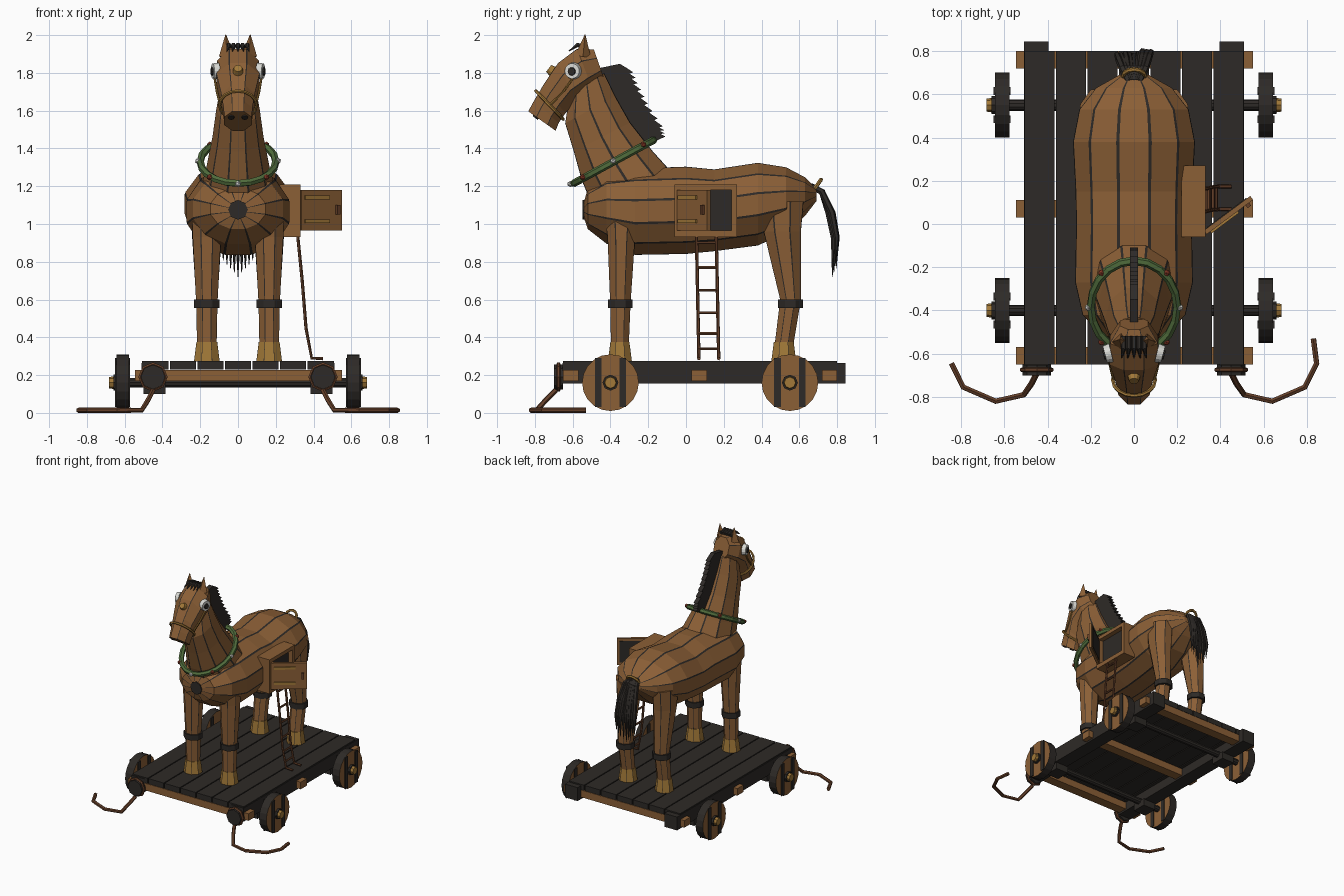
import bpy, bmesh, math, random
from math import sin, cos, pi, radians
from mathutils import Vector, Matrix

if "Cube" in bpy.data.objects:
    bpy.data.objects.remove(bpy.data.objects["Cube"])

random.seed(4)


def material(name, *rgb):
    m = bpy.data.materials.new(name)
    m.diffuse_color = (*rgb, 1)
    m.use_nodes = True
    m.node_tree.nodes["Principled BSDF"].inputs["Base Color"].default_value = m.diffuse_color
    return m


WOOD = material("wood", .26, .115, .037)
DARK = material("dark_wood", .027, .023, .02)
GOLD = material("brass", .36, .19, .04)
ROPE = material("rope", .13, .05, .022)
GREEN = material("garland", .08, .15, .045)
WHITE = material("white", .7, .7, .66)
RED = material("berry", .3, .05, .025)


def add_mesh(name, verts, faces, *mats, dark=()):
    me = bpy.data.meshes.new(name)
    me.from_pydata(verts, [], faces)
    for m in mats:
        me.materials.append(m)
    for i in dark:
        me.polygons[i].material_index = 1
    bm = bmesh.new()
    bm.from_mesh(me)
    bmesh.ops.recalc_face_normals(bm, faces=bm.faces)
    bm.to_mesh(me)
    bm.free()
    ob = bpy.data.objects.new(name, me)
    bpy.context.collection.objects.link(ob)
    return ob


def box(name, x, y, z, mat, at=None, turn=0):
    """Box from three (min, max) ranges, optionally turned about z and moved."""
    v = [Vector((a, b, c)) for a in x for b in y for c in z]
    if at:
        v = [Matrix.Rotation(turn, 3, 'Z') @ p + Vector(at) for p in v]
    f = [(0, 1, 3, 2), (4, 6, 7, 5), (0, 4, 5, 1), (2, 3, 7, 6), (0, 2, 6, 4), (1, 5, 7, 3)]
    return add_mesh(name, v, f, mat)


def cone(name, loc, r1, r2, depth, rot, mat, n=12):
    bpy.ops.mesh.primitive_cone_add(vertices=n, radius1=r1, radius2=r2, depth=depth,
                                    location=loc, rotation=rot)
    ob = bpy.context.object
    ob.name = name
    ob.data.materials.append(mat)
    return ob


def section(ring, angles, cx=0):
    """Ellipse through the points a and b in the yz plane with half width w."""
    ay, az, by, bz, w = ring
    return [Vector((cx + w * sin(t), (ay + by) / 2 + (ay - by) / 2 * cos(t),
                    (az + bz) / 2 + (az - bz) / 2 * cos(t))) for t in angles]


def planks(name, rings, n, seam=.1, cx=0, mat=WOOD):
    """Loft of n flat planks separated by narrow dark seams."""
    ang = []
    for k in range(n):
        ang += [2 * pi / n * (k - .5 + seam / 2), 2 * pi / n * (k + .5 - seam / 2)]
    m = 2 * n
    verts = [p for r in rings for p in section(r, ang, cx)]
    faces, dark = [], []
    for i in range(len(rings) - 1):
        for j in range(m):
            if j % 2:
                dark.append(len(faces))
            k = (j + 1) % m
            faces.append((i * m + j, i * m + k, (i + 1) * m + k, (i + 1) * m + j))
    faces += [tuple(range(m)), tuple(range(len(verts) - m, len(verts)))]
    return add_mesh(name, verts, faces, mat, DARK, dark=dark)


def tube(name, pts, r, mat, closed=False, taper=None, res=1):
    cu = bpy.data.curves.new(name, 'CURVE')
    cu.dimensions, cu.bevel_depth, cu.bevel_resolution, cu.use_fill_caps = '3D', r, res, True
    sp = cu.splines.new('POLY')
    sp.points.add(len(pts) - 1)
    for i, p in enumerate(pts):
        sp.points[i].co = (*p, 1)
        sp.points[i].radius = taper[i] if taper else 1
    sp.use_cyclic_u = closed
    tmp = bpy.data.objects.new(name + "_path", cu)
    bpy.context.collection.objects.link(tmp)
    me = bpy.data.meshes.new_from_object(tmp.evaluated_get(bpy.context.evaluated_depsgraph_get()))
    bpy.data.objects.remove(tmp)
    me.materials.clear()
    me.materials.append(mat)
    for p in me.polygons:
        p.use_smooth = False
    ob = bpy.data.objects.new(name, me)
    bpy.context.collection.objects.link(ob)
    return ob


def circle(n):
    return [2 * pi * i / n for i in range(n)]


# Cart deck
for i in range(-3, 4):
    box("deck_plank", (i * .146 - .069, i * .146 + .069), (-.65, .8), (.23, .275), DARK)
for y in (-.61, .07, .76):
    box("cross_beam", (-.545, .55), (y - .04, y + .04), (.17, .228), WOOD)
side = (pi / 2, 0, 0)
across = (0, pi / 2, 0)
for s in (-1, 1):
    box("side_beam", sorted((s * .395, s * .51)), (-.655, .845), (.155, .265), DARK)
    cone("beam_end", (s * .45, -.675, .19), .065, .065, .05, side, DARK, 8)
    ring = [(s * .45 + .068 * sin(t), -.675, .19 + .068 * cos(t)) for t in circle(8)]
    tube("rope_loop", ring, .011, ROPE, True)
    path = [(.45, -.69, .12), (.475, -.74, .07), (.51, -.79, .014), (.64, -.82, .014),
            (.79, -.755, .014), (.845, -.645, .014)] + ([(.83, -.53, .014)] if s > 0 else [])
    tube("pull_rope", [(s * x, y, z) for x, y, z in path], .014, ROPE)

# Wheels and axles
for y in (-.4, .55):
    cone("axle", (0, y, .16), .026, .026, 1.3, across, DARK, 10)
    for s in (-1, 1):
        box("axle_block", sorted((s * .385, s * .5)), (y - .06, y + .06), (.1, .16), DARK)
        w = cone("wheel", (s * .61, y, .16), .15, .15, .066, across, WOOD, 20)
        w.data.materials.append(DARK)
        for p in w.data.polygons:
            p.material_index = int(abs(p.normal.z) < .5)
        for d in (-.065, .065):
            for x in (.571, .643):
                box("wheel_strap", sorted((s * x, s * (x + .007))), (y + d - .018, y + d + .018),
                    (.03, .29), DARK)
        cone("wheel_collar", (s * .65, y, .16), .042, .042, .02, across, DARK, 8)
        cone("hub", (s * .66, y, .16), .036, .03, .045, (0, s * pi / 2, 0), GOLD, 8)

# Barrel body
body = [(-.54, 1.12, 1.03, .05), (-.52, 1.19, .97, .15), (-.42, 1.27, .89, .245),
        (-.27, 1.30, .83, .28), (0, 1.31, .835, .275), (.15, 1.295, .85, .278),
        (.38, 1.33, .88, .29), (.53, 1.305, .95, .26), (.63, 1.25, 1.04, .18), (.69, 1.19, 1.12, .07)]
planks("body", [(y, t, y, b, w) for y, t, b, w in body], 12)
cone("chest_plug", (0, -.537, 1.075), .052, .052, .02, side, DARK, 8)

# Neck and head
planks("neck", [(-.06, 1.27, -.5, 1.08, .2), (-.17, 1.39, -.56, 1.23, .165),
                (-.29, 1.54, -.60, 1.38, .135), (-.37, 1.68, -.645, 1.53, .115),
                (-.43, 1.80, -.62, 1.68, .09)], 10)
planks("head", [(-.49, 1.93, -.43, 1.76, .07), (-.58, 1.935, -.49, 1.70, .12),
                (-.68, 1.86, -.58, 1.64, .122), (-.76, 1.74, -.635, 1.58, .095),
                (-.81, 1.655, -.67, 1.53, .082), (-.84, 1.60, -.685, 1.49, .078)], 8, .07)
tube("noseband", section((-.795, 1.705, -.65, 1.555, .098), circle(16)), .009, GOLD, True)
cone("forehead_stud", (0, -.715, 1.815), .03, .022, .03, (radians(53), 0, 0), GOLD, 10)
for s in (-1, 1):
    cone("eye", (s * .12, -.6, 1.81), .045, .04, .03, (0, s * pi / 2, -s * .25), WHITE, 14)
    cone("pupil", (s * .134, -.605, 1.808), .024, .02, .016, (0, s * pi / 2, -s * .25), DARK, 10)
    cone("ear", (s * .062, -.54, 1.945), .042, .002, .115, (-.1, s * .05, 0), WOOD, 4)
    cone("nostril", (s * .036, -.795, 1.566), .017, .017, .012, (radians(144), 0, 0), DARK, 8)
    tube("cheek_strap", [(s * .095, -.72, 1.63), (s * .112, -.65, 1.7), (s * .124, -.6, 1.77)],
         .006, GOLD)
for i in range(5):
    x = (i - 2) * .024
    tube("forelock", [(x, -.52, 1.935), (x, -.575, 1.948), (x * 1.2, -.62, 1.915)],
         .013, DARK, taper=(1, 1, .2))

# Jagged mane
outer = [Vector(p) for p in ((-.3, 1.825), (-.265, 1.74), (-.21, 1.63), (-.13, 1.51), (-.12, 1.46))]
edge = [(-.46, 1.825), (-.35, 1.848)]
for a, b in zip(outer, outer[1:]):
    for k in range(3):
        p = a.lerp(b, k / 3)
        q = a.lerp(b, (k + .8) / 3)
        edge += [(p.x - .012, p.y), (q.x + .012, q.y)]
edge += [(-.2, 1.42), (-.3, 1.52), (-.4, 1.68), (-.46, 1.77)]
n = len(edge)
add_mesh("mane", [(x, y, z) for x in (-.018, .018) for y, z in edge],
         [tuple(range(n)), tuple(range(n, 2 * n))] +
         [(i, (i + 1) % n, n + (i + 1) % n, n + i) for i in range(n)], DARK)

# Garland collar
hoop = (-.17, 1.445, -.595, 1.215, .2)
tube("collar", section(hoop, circle(20)), .02, GREEN, True)
for i, p in enumerate(section((-.16, 1.455, -.612, 1.212, .212), circle(8))):
    bpy.ops.mesh.primitive_ico_sphere_add(subdivisions=1, radius=.017, location=p)
    bpy.context.object.name = "collar_berry"
    bpy.context.object.data.materials.append(RED if i % 2 else WHITE)

# Legs: z, y min, y max, half width
front = [(1.08, -.44, -.24, .085), (.93, -.42, -.265, .08), (.58, -.405, -.29, .06), (.35, -.4, -.3, .055)]
rear = [(1.12, .38, .63, .09), (.96, .405, .615, .085), (.6, .495, .612, .06), (.35, .465, .57, .055)]
for s in (-1, 1):
    for name, rows in (("front", front), ("rear", rear)):
        planks(name + "_leg", [(a, z, b, z, w) for z, a, b, w in rows], 8, .1, s * .165)
        _, a, b, w = rows[2]
        planks(name + "_leg_band", [(a - .012, z, b + .012, z, w + .012) for z in (.555, .6)],
               8, .1, s * .165, DARK)
        _, a, b, w = rows[3]
        planks(name + "_hoof", [(a - g, z, b + g, z, w + g) for z, g in ((.375, .004), (.272, .018))],
               8, .06, s * .165, GOLD)

# Tail
tube("tail_ring", section((.715, 1.235, .655, 1.15, .05), circle(12)), .011, GOLD, True)
for i in range(9):
    x = (i - 4) * .013
    d = random.uniform(-.012, .012)
    tube("tail_strand", [(x * .5, .66, 1.2), (x, .72, 1.17), (x * 1.3, .765 + d, 1.06),
                         (x * 1.5, .79 + d, .93), (x * 1.5, .785 + d, .72 + abs(i - 4) * .022)],
         .018, DARK, taper=(1, 1, 1, .8, .1))

# Hatch frame, open door and ladder
box("hatch_opening", (.2, .29), (-.03, .24), (.96, 1.18), DARK)
for y, z in (((-.06, .27), (.93, .965)), ((-.06, .27), (1.18, 1.21)),
             ((-.06, -.03), (.965, 1.18)), ((.24, .27), (.965, 1.18))):
    box("hatch_frame", (.22, .33), y, z, WOOD)
hinge, turn = (.33, -.04, 0), math.atan2(.16, .215)
box("door", (0, .268), (-.01, .012), (.965, 1.18), WOOD, hinge, turn)
box("door_lining", (.02, .248), (.01, .016), (.985, 1.16), DARK, hinge, turn)
for z in (1.005, 1.13):
    box("door_strap", (.02, .18), (-.02, -.008), (z, z + .02), GOLD, hinge, turn)
box("door_latch", (.225, .245), (-.026, -.008), (1.05, 1.1), ROPE, hinge, turn)

path = [(.315, .95), (.34, .7), (.36, .45), (.39, .29), (.45, .287)]
for y in (.055, .16):
    tube("ladder_rail", [(x, y + .02 * (.95 - z), z) for x, z in path], .009, ROPE)
for x, z in ((.32, .9), (.333, .77), (.345, .65), (.353, .53), (.366, .42), (.381, .34)):
    d = .02 * (.95 - z)
    tube("ladder_rung", [(x, .055 + d, z), (x, .16 + d, z)], .008, ROPE)
